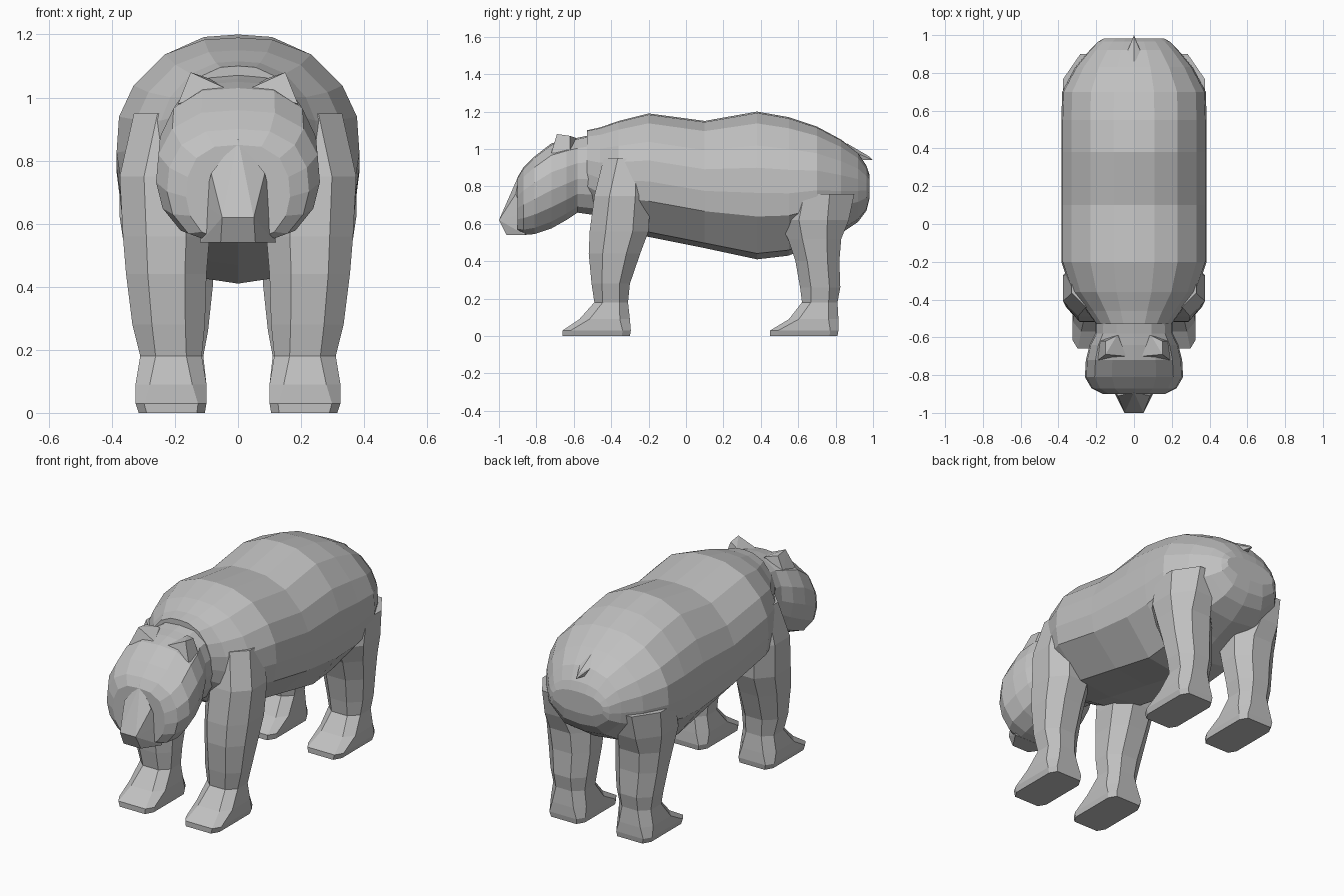
import bpy, bmesh
from mathutils import Vector

fur = bpy.data.materials.new("grey fur")
fur.diffuse_color = (0.53, 0.53, 0.53, 1)


def finish(name, bm):
    bmesh.ops.recalc_face_normals(bm, faces=bm.faces)
    me = bpy.data.meshes.new(name)
    bm.to_mesh(me)
    bm.free()
    me.materials.append(fur)
    ob = bpy.data.objects.new(name, me)
    bpy.context.collection.objects.link(ob)
    return ob


def loft(name, rings):
    """Skin a list of equal-length rings and cap both ends."""
    bm = bmesh.new()
    vs = [[bm.verts.new(p) for p in r] for r in rings]
    n = len(vs[0])
    for a, b in zip(vs, vs[1:]):
        for i in range(n):
            j = (i + 1) % n
            bm.faces.new((a[i], a[j], b[j], b[i]))
    bm.faces.new(vs[0])
    bm.faces.new(vs[-1])
    return finish(name, bm)


def hull(name, pts):
    bm = bmesh.new()
    for p in pts:
        bm.verts.new(p)
    res = bmesh.ops.convex_hull(bm, input=bm.verts)
    junk = [g for g in res["geom_interior"] if isinstance(g, bmesh.types.BMVert)]
    bmesh.ops.delete(bm, geom=junk, context='VERTS')
    return finish(name, bm)


def section(half, y, top, bot, w):
    """Mirror a half outline (width, height fractions) into a full ring."""
    full = half + [(-u, v) for u, v in half[-2:0:-1]]
    return [(u * w, y, bot + v * (top - bot)) for u, v in full]


# Body: y, top, bottom, half width
body_half = [(0, 1), (.28, .99), (.6, .92), (.86, .77), (.98, .62),
             (1, .45), (.96, .29), (.55, .04), (0, 0)]
body = [(-.53, 1.10, .68, .20), (-.46, 1.115, .62, .25), (-.36, 1.15, .57, .33),
        (-.2, 1.19, .53, .385), (.1, 1.15, .47, .385), (.38, 1.2, .41, .385),
        (.55, 1.17, .43, .385), (.70, 1.12, .50, .38), (.83, 1.05, .55, .31),
        (.92, .98, .61, .235), (.965, .91, .67, .19), (.982, .86, .74, .16)]
loft("body", [section(body_half, *r) for r in body])

# Head
head_half = [(0, 1), (.45, .98), (.8, .86), (.97, .66), (1, .45),
             (.92, .25), (.7, .08), (.35, 0), (0, 0)]
head = [(-.44, 1.09, .64, .20), (-.58, 1.06, .66, .205), (-.64, 1.05, .62, .235),
        (-.72, 1.03, .575, .255), (-.81, .96, .545, .26),
        (-.87, .90, .54, .225), (-.90, .85, .55, .165)]
loft("head", [section(head_half, *r) for r in head])

# Snout
snout = [(0, -.89, .87)]
for s in (-1, 1):
    snout += [(s * .085, -.91, .76), (s * .05, -1, .62), (s * .055, -.96, .54),
              (s * .12, -.86, .54), (s * .11, -.87, .66)]
hull("snout", snout)

# Tail
hull("tail", [(0, 1, .94), (0, .98, .96), (0, .86, 1.03), (.045, .89, .99),
              (-.045, .89, .99), (.03, .90, .94), (-.03, .90, .94)])

# Leg rings: z, back-to-front y range, inner-to-outer x range, corner cut
front_leg = [(0.0, -.66, -.30, .105, .315, .12), (.03, -.66, -.295, .10, .325, .12),
             (.09, -.57, -.30, .10, .325, .2), (.18, -.49, -.31, .115, .31, .25),
             (.28, -.505, -.30, .105, .335, .27), (.44, -.52, -.245, .10, .355, .27),
             (.56, -.515, -.20, .09, .365, .27), (.75, -.49, -.19, .09, .375, .27),
             (.95, -.44, -.19, .08, .33, .3)]
hind_leg = [(0.0, .45, .81, .105, .315, .12), (.03, .45, .815, .10, .325, .12),
            (.09, .55, .815, .10, .325, .2), (.18, .62, .81, .11, .31, .25),
            (.26, .61, .825, .095, .325, .27), (.40, .585, .82, .08, .345, .27),
            (.52, .545, .83, .08, .36, .27), (.62, .49, .87, .09, .375, .3),
            (.76, .50, .90, .10, .375, .33)]


def leg_ring(s, z, y0, y1, x0, x1, c):
    cx, cy = (x1 - x0) * c, (y1 - y0) * c
    pts = [(x0 + cx, y0), (x1 - cx, y0), (x1, y0 + cy), (x1, y1 - cy),
           (x1 - cx, y1), (x0 + cx, y1), (x0, y1 - cy), (x0, y0 + cy)]
    return [(s * x, y, z) for x, y in pts]


for s, side in ((1, "left"), (-1, "right")):
    loft("front_leg_" + side, [leg_ring(s, *r) for r in front_leg])
    loft("hind_leg_" + side, [leg_ring(s, *r) for r in hind_leg])
    # Ear
    hull("ear_" + side, [(s * x, y, z) for x, y, z in (
        (.15, -.69, 1.08), (.15, -.62, 1.07), (.04, -.70, 1.03), (.19, -.72, .98),
        (.09, -.59, 1.06), (.19, -.62, .97), (.04, -.60, 1.0))])
